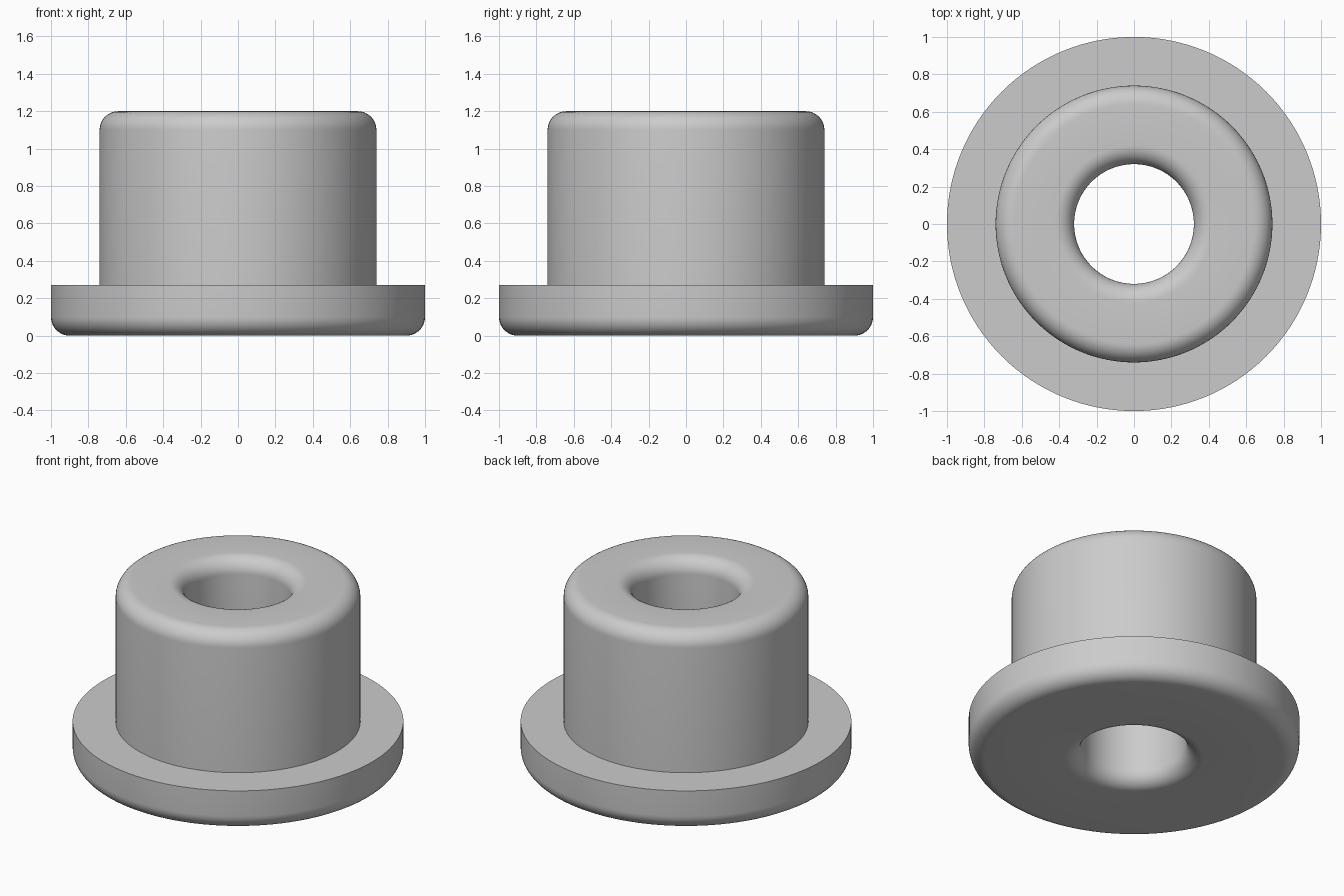
import bpy, bmesh
from math import sin, cos, pi, radians
from mathutils import Matrix, Vector

old = bpy.data.objects.get("Cube")
if old:
    bpy.data.objects.remove(old, do_unlink=True)

# Main dimensions
FLANGE_R, SLEEVE_R, BORE_R = 1.0, 0.74, 0.32
FLANGE_TOP, HEIGHT, FILLET = 0.27, 1.2, 0.1
SEGMENTS, ARC_STEPS = 128, 10

# Plain grey material
grey = bpy.data.materials.new("plain grey")
grey.use_nodes = True
grey.diffuse_color = (0.6, 0.6, 0.6, 1)
grey.node_tree.nodes["Principled BSDF"].inputs["Base Color"].default_value = grey.diffuse_color


def fillet(r, z, start):
    """Quarter arc round the centre (r, z), counter-clockwise from start."""
    angles = [start + pi / 2 * i / ARC_STEPS for i in range(ARC_STEPS + 1)]
    return [(r + FILLET * cos(a), z + FILLET * sin(a)) for a in angles]


# Cross-section, counter-clockwise: flange, sleeve, then down the bore
profile = fillet(FLANGE_R - FILLET, FILLET, -pi / 2)
profile += [(FLANGE_R, FLANGE_TOP), (SLEEVE_R, FLANGE_TOP)]
profile += fillet(SLEEVE_R - FILLET, HEIGHT - FILLET, 0)
profile += fillet(BORE_R + FILLET, HEIGHT - FILLET, pi / 2)
profile += fillet(BORE_R + FILLET, FILLET, pi)

# Revolve the cross-section into the bushing
bm = bmesh.new()
rings = []
for s in range(SEGMENTS):
    turn = Matrix.Rotation(2 * pi * s / SEGMENTS, 3, "Z")
    rings.append([bm.verts.new(turn @ Vector((r, 0, z))) for r, z in profile])
n = len(profile)
for s, ring in enumerate(rings):
    after = rings[(s + 1) % SEGMENTS]
    for i in range(n):
        j = (i + 1) % n
        bm.faces.new((ring[i], after[i], after[j], ring[j]))
bmesh.ops.recalc_face_normals(bm, faces=bm.faces)
mesh = bpy.data.meshes.new("flanged_bushing")
bm.to_mesh(mesh)
bm.free()
mesh.materials.append(grey)

bushing = bpy.data.objects.new("flanged_bushing", mesh)
bpy.context.collection.objects.link(bushing)

# Smooth curves, sharp flange edges
bpy.ops.object.select_all(action="DESELECT")
bushing.select_set(True)
bpy.context.view_layer.objects.active = bushing
bpy.ops.object.shade_smooth_by_angle(angle=radians(30))
